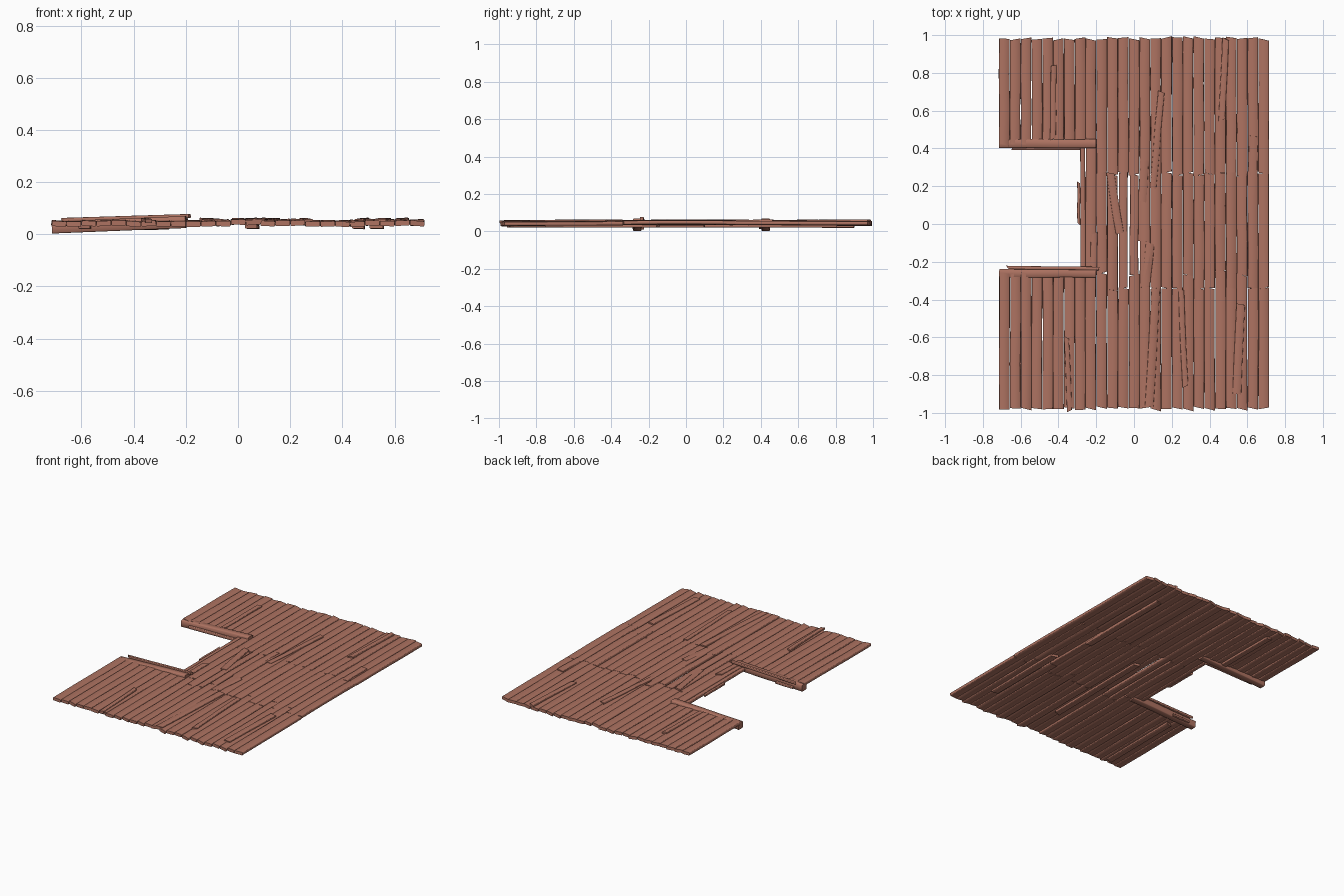
import bpy, bmesh, math, random
from mathutils import Vector

if "Cube" in bpy.data.objects:
    bpy.data.objects.remove(bpy.data.objects["Cube"])

random.seed(7)
wood = bpy.data.materials.new("reddish_wood")
wood.diffuse_color = (0.42, 0.17, 0.12, 1)
wood.use_nodes = True
wood.node_tree.nodes["Principled BSDF"].inputs["Base Color"].default_value = wood.diffuse_color


def rnd(a):
    return random.uniform(-a, a)


def plank(name, p0, p1, width, thick, roll=0.0, skew=0.008, bow=0.0, segs=3):
    """Rough board from p0 to p1 with a slightly crowned section and skewed ends."""
    p0, p1 = Vector(p0), Vector(p1)
    d = (p1 - p0).normalized()
    side = d.cross(Vector((0, 0, 1))).normalized()
    up = side.cross(d)
    w, t = width / 2, thick / 2
    c = min(0.25 * t, 0.004)
    section = [(-w, -t + c), (-w + c, -t), (w - c, -t), (w, -t + c),
               (w, t - c), (w - c, t), (-w + c, t), (-w, t - c)]
    ca, sa = math.cos(roll), math.sin(roll)
    ends = (rnd(skew), rnd(skew))
    bm = bmesh.new()
    rings = []
    for i in range(segs + 1):
        f = i / segs
        wob = 0 if i in (0, segs) else rnd(0.002)
        end = ends[0] if i == 0 else ends[1] if i == segs else 0
        ring = []
        for a, b in section:
            q = p0.lerp(p1, f) + side * (a * ca - b * sa + wob) + up * (a * sa + b * ca)
            q += d * end * a / w + up * bow * math.sin(math.pi * f)
            ring.append(bm.verts.new(q))
        rings.append(ring)
    n = len(section)
    for r, s in zip(rings, rings[1:]):
        for k in range(n):
            bm.faces.new((r[k], r[(k + 1) % n], s[(k + 1) % n], s[k]))
    bm.faces.new(rings[0][::-1])
    bm.faces.new(rings[-1])
    bmesh.ops.recalc_face_normals(bm, faces=bm.faces)
    me = bpy.data.meshes.new(name)
    bm.to_mesh(me)
    bm.free()
    me.materials.append(wood)
    ob = bpy.data.objects.new(name, me)
    bpy.context.collection.objects.link(ob)
    return ob


# main floor boards: 25 columns, three lengths, with a notch on the left
PITCH, W, T = 0.0572, 0.0555, 0.02
joins = [-0.26, -0.35, -0.34, -0.27, -0.33, -0.34, -0.34, -0.34,
         -0.27, -0.34, -0.34, -0.25, -0.34, -0.27, -0.34, -0.34]
for i in range(25):
    x = -0.686 + PITCH * i
    lift = rnd(0.003)
    if i in (12, 13, 16):
        lift += 0.004
    notch = i <= 8
    front_join = -0.26 if notch else joins[i - 9]
    back_join = 0.42 if notch else 0.265 + rnd(0.01)
    plank(f"front_board_{i + 1}", (x, -0.978 + rnd(0.006), 0.041 + lift),
          (x + rnd(0.002), front_join, 0.044 + lift), W, T, rnd(0.08))
    plank(f"back_board_{i + 1}", (x + rnd(0.002), back_join, 0.044 + lift),
          (x, 0.982 + rnd(0.006), 0.042 + lift), W, T, rnd(0.08))
    if i >= 8:
        lo, hi = (-0.25, 0.41) if i == 8 else (front_join, back_join)
        narrow = 0.010 if i in (11, 12) else 0
        plank(f"middle_board_{i + 1}", (x, lo, 0.045 + lift),
              (x + rnd(0.002), hi, 0.045 + lift), W - narrow, T, rnd(0.1), bow=0.002)

# narrow boards along the notch edge
plank("notch_edge_board", (-0.27, -0.25, 0.042), (-0.272, 0.41, 0.042), 0.026, 0.018)
plank("notch_edge_sliver", (-0.292, 0.0, 0.04), (-0.293, 0.22, 0.04), 0.016, 0.014)

# loose patch boards laid on top: x0, y0, x1, y1, width
patches = [
    (-0.075, -0.05, -0.125, 0.27, 0.042), (0.035, -0.09, 0.055, 0.335, 0.045),
    (0.10, 0.19, 0.145, 0.70, 0.034), (0.465, 0.55, 0.485, 0.98, 0.034),
    (0.63, 0.25, 0.63, 0.465, 0.048), (0.06, -0.34, 0.085, -0.10, 0.045),
    (0.08, -0.97, 0.115, -0.34, 0.045), (0.272, -0.86, 0.25, -0.35, 0.03),
    (0.545, -0.90, 0.565, -0.425, 0.045), (-0.342, -0.99, -0.358, -0.60, 0.026),
    (-0.43, 0.45, -0.425, 0.84, 0.03), (-0.215, -0.25, -0.21, -0.05, 0.035),
]
for k, (x0, y0, x1, y1, w) in enumerate(patches):
    plank(f"patch_board_{k + 1}", (x0, y0, 0.051), (x1, y1, 0.055), w, 0.016, rnd(0.06))

# scrap boards underneath
scraps = [(0.53, -0.75, 0.535, -0.15, 0.05), (0.05, -0.7, 0.06, 0.1, 0.045),
          (0.46, 0.1, 0.465, 0.8, 0.045), (-0.59, -0.95, -0.585, -0.35, 0.045),
          (-0.37, 0.45, -0.37, 0.9, 0.04)]
for k, (x0, y0, x1, y1, w) in enumerate(scraps):
    plank(f"under_board_{k + 1}", (x0, y0, 0.030), (x1, y1, 0.028), w, 0.016, rnd(0.06))

# heavy beams framing the notch, rising toward the middle, with thin battens
for tag, y in (("front", -0.26), ("back", 0.426)):
    plank(f"{tag}_notch_beam", (-0.713, y, 0.026), (-0.20, y, 0.047), 0.046, 0.046, skew=0.002)
plank("front_notch_batten", (-0.67, -0.230, 0.055), (-0.185, -0.236, 0.07), 0.018, 0.016)
plank("front_low_batten", (-0.65, -0.24, 0.017), (-0.52, -0.24, 0.02), 0.03, 0.014)
plank("back_notch_batten", (-0.645, 0.402, 0.022), (-0.27, 0.402, 0.028), 0.022, 0.02)

# soft shading over the rounded edges
bpy.ops.object.select_all(action='SELECT')
bpy.context.view_layer.objects.active = bpy.context.scene.objects[0]
bpy.ops.object.shade_smooth_by_angle(angle=math.radians(50))
